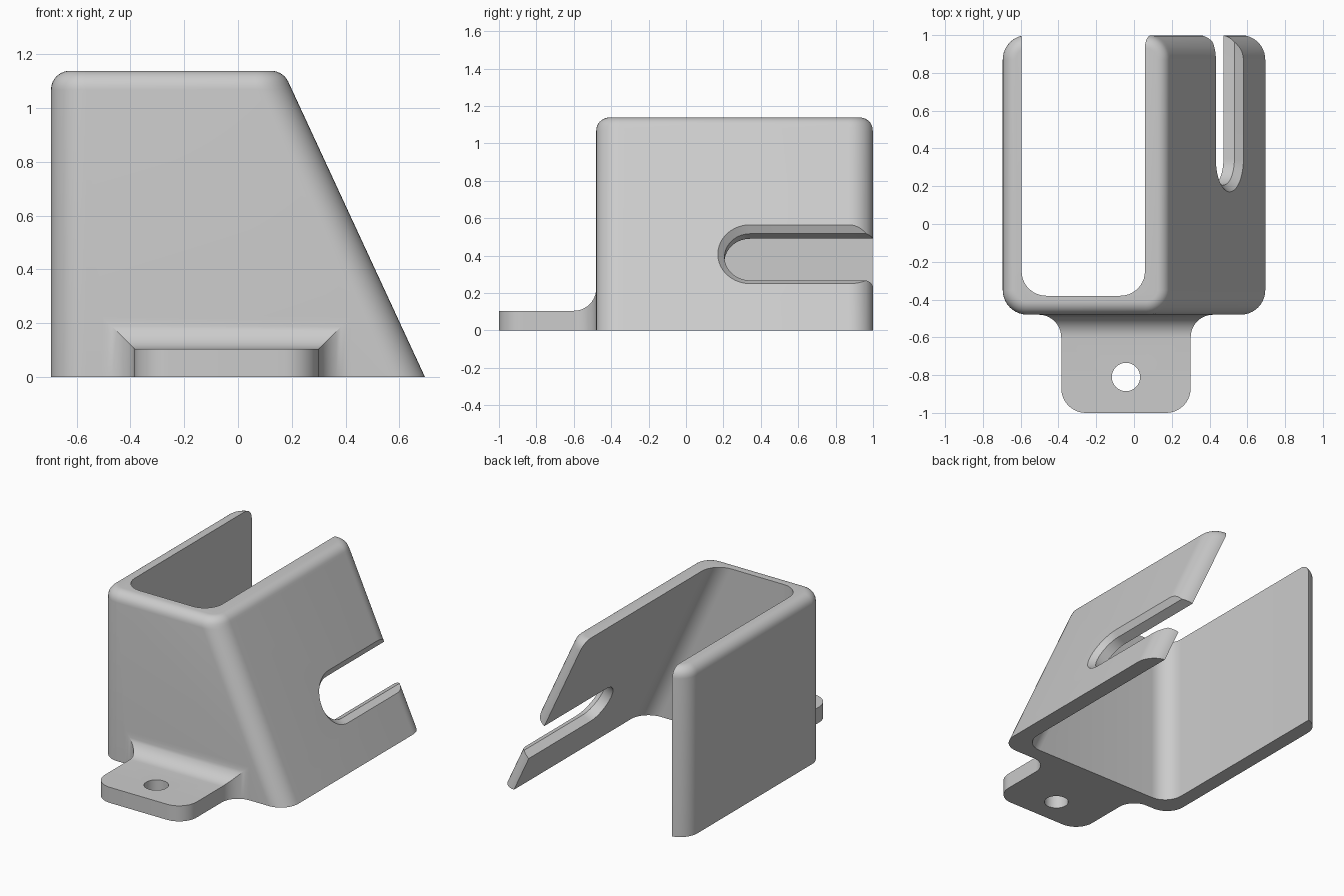
import bpy, bmesh, math
from mathutils import Vector

if "Cube" in bpy.data.objects:
    bpy.data.objects.remove(bpy.data.objects["Cube"])

grey = bpy.data.materials.new("plain grey")
grey.diffuse_color = (0.6, 0.6, 0.6, 1)
grey.use_nodes = True
grey.node_tree.nodes["Principled BSDF"].inputs["Base Color"].default_value = grey.diffuse_color


def loft(name, rings):
    """Skin a stack of closed rings and cap both ends."""
    bm = bmesh.new()
    vs = [[bm.verts.new(p) for p in ring] for ring in rings]
    n = len(rings[0])
    for a, b in zip(vs, vs[1:]):
        for i in range(n):
            j = (i + 1) % n
            bm.faces.new((a[i], a[j], b[j], b[i]))
    bm.faces.new(vs[0])
    bm.faces.new(vs[-1])
    bmesh.ops.recalc_face_normals(bm, faces=bm.faces)
    me = bpy.data.meshes.new(name)
    bm.to_mesh(me)
    bm.free()
    ob = bpy.data.objects.new(name, me)
    bpy.context.collection.objects.link(ob)
    me.materials.append(grey)
    return ob


def arc(cx, cy, r, a0, a1, n=10):
    return [(cx + r * math.cos(a0 + (a1 - a0) * i / n),
             cy + r * math.sin(a0 + (a1 - a0) * i / n)) for i in range(n + 1)]


def boolean(ob, other, op):
    bpy.context.view_layer.objects.active = ob
    m = ob.modifiers.new(op, 'BOOLEAN')
    m.operation, m.object, m.solver = op, other, 'EXACT'
    bpy.ops.object.modifier_apply(modifier=m.name)
    bpy.data.objects.remove(other)


# Shell: U-shaped wall with one leaning side and a rounded top rim
TOP, RIM, R, T = 1.138, 0.07, 0.13, 0.1
L, FRONT, BACK, RIGHT = -0.695, -0.48, 1.0, 0.695
LEAN = math.atan(0.463)
PI = math.pi


def wall_section(z):
    c = TOP - RIM
    slant = RIGHT - z * math.tan(LEAN)
    d, xr = 0, slant
    if z > c:
        run = math.sqrt(max(0, RIM ** 2 - (z - c) ** 2))
        d = RIM - run
        if z > c + RIM * math.sin(LEAN):
            xr = RIGHT - c * math.tan(LEAN) - RIM / math.cos(LEAN) + run
    r = R - d
    xl, xi, yi = L + T, slant - T / math.cos(LEAN), FRONT + T
    cl, cr = L + R, xr - r
    cy0, cy1 = FRONT + R, BACK - R
    pts = arc(cl, cy1, r, math.acos((xl - cl) / r), PI)
    pts += arc(cl, cy0, r, PI, 1.5 * PI)
    pts += arc(cr, cy0, r, -PI / 2, 0)
    pts += arc(cr, cy1, r, 0, math.acos((xi - cr) / r))
    pts += arc(xi - R, yi + R, R, 0, -PI / 2)
    pts += arc(xl + R, yi + R, R, 1.5 * PI, PI)
    return [(x, y, z) for x, y in pts]


steps = [0, LEAN / 2, LEAN] + [LEAN + (PI / 2 - LEAN) * k / 7 for k in range(1, 8)]
levels = [0] + [TOP - RIM + RIM * math.sin(a) for a in steps]
shell = loft("bracket", [wall_section(z) for z in levels])

# Mounting tab: rounded front corners, flared where it meets the shell
CX, HW, H, FL = -0.0425, 0.3425, 0.105, 0.12
tab_rings = []


def tab_ring(y, w, h):
    tab_rings.append([(CX - w, y, 0), (CX + w, y, 0), (CX + w, y, h), (CX - w, y, h)])


for k in range(11):
    a = PI / 2 * k / 10
    tab_ring(-1 + R * (1 - math.cos(a)), HW - R * (1 - math.sin(a)), H)
for k in range(11):
    a = PI / 2 * k / 10
    o = FL * (1 - math.cos(a))
    tab_ring(FRONT - FL + FL * math.sin(a), HW + o, H + o)
tab_ring(FRONT + 0.04, HW + FL, H + FL)
tab = loft("mounting_tab", tab_rings)

# Screw hole through the tab
hole = loft("screw_hole_cutter", [[(x, y, z) for x, y in arc(CX, -0.81, 0.075, 0, 2 * PI * 47 / 48, 47)]
                                  for z in (-0.1, 0.3)])
boolean(tab, hole, 'DIFFERENCE')
boolean(shell, tab, 'UNION')

# Chamfered slot, square to the leaning wall and open at the back
N = Vector((math.cos(LEAN), 0, math.sin(LEAN)))
UP = Vector((-math.sin(LEAN), 0, math.cos(LEAN)))
ZC = 0.4075
mid = Vector((RIGHT - ZC * math.tan(LEAN), 0, ZC))


def slot_ring(depth, half):
    pts = arc(0.3435, 0, half, PI / 2, 1.5 * PI, 24) + [(1.2, -half), (1.2, half)]
    return [mid + N * depth + UP * v + Vector((0, y, 0)) for y, v in pts]


slot = loft("slot_cutter", [slot_ring(-0.25, 0.1375), slot_ring(-0.036, 0.1375),
                            slot_ring(0.027, 0.2005)])
boolean(shell, slot, 'DIFFERENCE')

# Smooth curves, crisp edges
bpy.ops.object.select_all(action='DESELECT')
shell.select_set(True)
bpy.context.view_layer.objects.active = shell
bpy.ops.object.shade_smooth_by_angle(angle=math.radians(30))
